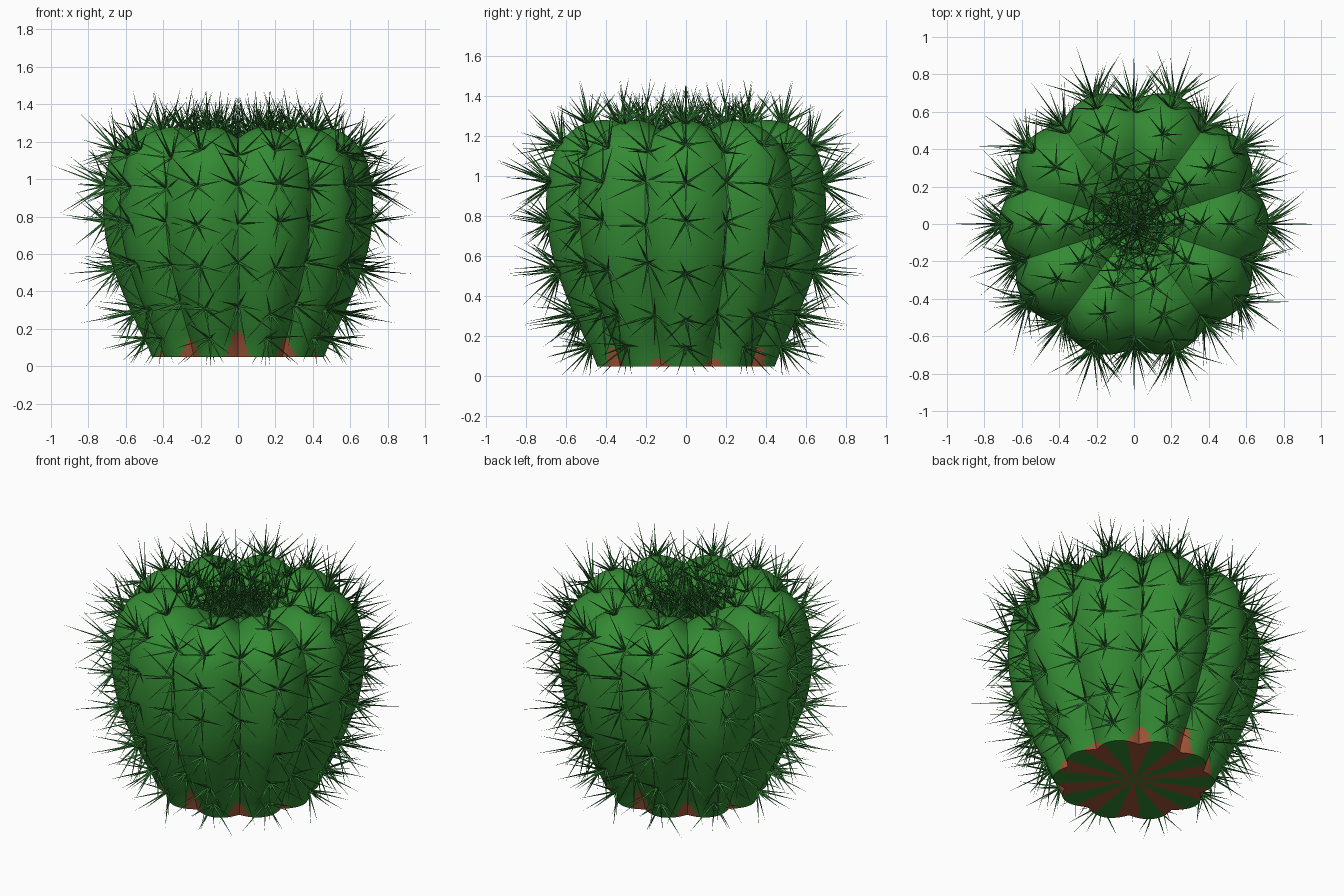
import bpy, bmesh, math, random
from mathutils import Vector

random.seed(7)

cube = bpy.data.objects.get("Cube")
if cube:
    bpy.data.objects.remove(cube)

RIBS, SEG, SUB = 10, 16, 4
BASE_Z = 0.05
# Rib crest outline from the base rim, over the shoulder, into the crown dip
PROFILE = [(.46, .05), (.49, .12), (.54, .22), (.62, .4), (.69, .6), (.72, .8), (.715, .97),
           (.68, 1.12), (.6, 1.22), (.5, 1.27), (.38, 1.275), (.26, 1.23), (.14, 1.16), (0, 1.12)]
# Areole rows: position along the outline, spine length, whether grooves carry clusters too
ROWS = [(1.3, .23, False), (2.45, .27, True), (3.65, .26, True), (4.8, .22, True),
        (6, .29, True), (7.3, .26, True), (8.9, .21, False), (10.2, .22, False),
        (11, .25, False), (11.8, .28, False), (12.5, .3, False)]


def material(name, rgb):
    m = bpy.data.materials.new(name)
    m.use_nodes = True
    m.diffuse_color = (*rgb, 1)
    m.node_tree.nodes["Principled BSDF"].inputs["Base Color"].default_value = (*rgb, 1)
    return m


def make_object(name, bm, mats):
    mesh = bpy.data.meshes.new(name)
    bmesh.ops.recalc_face_normals(bm, faces=bm.faces)
    bm.to_mesh(mesh)
    bm.free()
    obj = bpy.data.objects.new(name, mesh)
    bpy.context.collection.objects.link(obj)
    for m in mats:
        mesh.materials.append(m)
    return obj


def outline(t):
    """Smooth curve through the outline points."""
    last = len(PROFILE) - 1
    i = min(int(t), last - 1)
    f = t - i
    a, b, c, d = (Vector(PROFILE[min(max(k, 0), last)]) for k in range(i - 1, i + 3))
    return b + f / 2 * (c - a + f * (2 * a - 5 * b + 4 * c - d + f * (3 * (b - c) + d - a)))


def outline_normal(t):
    d = outline(min(t + .02, len(PROFILE) - 1)) - outline(max(t - .02, 0))
    n = Vector((d.y, -d.x)).normalized()
    n.y *= min(1, t)
    return n


def radial(rz, ang):
    return Vector((rz.x * math.cos(ang), rz.x * math.sin(ang), rz.y))


def surface(t, ang):
    """Ribbed surface: the outline pushed inward at each groove."""
    p = outline(t)
    depth = .06 * min(1, p.x / .4)
    p = p - outline_normal(t) * depth * (1 - abs(math.cos(ang * RIBS / 2)))
    return radial(p, ang)


def groove_angle(p):
    """Degrees from the nearest groove."""
    step = 360 / RIBS
    return abs(math.degrees(math.atan2(p.y, p.x)) % step - step / 2)


green = material("cactus green", (.034, .255, .034))
spine_green = material("spine green", (.03, .19, .033))
rust = material("rust brown", (.36, .09, .038))

# Ribbed body with a flat base
bm = bmesh.new()
count = RIBS * SEG
rings = []
for k in range((len(PROFILE) - 1) * SUB):
    rings.append([bm.verts.new(surface(k / SUB, math.tau * j / count)) for j in range(count)])
for lower, upper in zip(rings, rings[1:]):
    for j in range(count):
        n = (j + 1) % count
        bm.faces.new((lower[j], lower[n], upper[n], upper[j]))
crown = bm.verts.new((0, 0, PROFILE[-1][1]))
base = bm.verts.new((0, 0, BASE_Z))
for j in range(count):
    n = (j + 1) % count
    bm.faces.new((rings[-1][j], rings[-1][n], crown))
    bm.faces.new((rings[0][n], rings[0][j], base))

# Rust wedges under the base, tapering up into the grooves
for f in bm.faces:
    c = f.calc_center_median()
    side = abs(math.sin(math.atan2(c.y, c.x)))
    rise = .02 + .12 * side ** 2
    if groove_angle(c) < 8.5 * max(0, 1 - (c.z - BASE_Z) / rise) ** .6:
        f.material_index = 1
body = make_object("cactus_body", bm, [green, rust])
bpy.context.view_layer.objects.active = body
body.select_set(True)
bpy.ops.object.shade_smooth_by_angle(angle=math.radians(25))

# Spine clusters on the rib crests and grooves
bm = bmesh.new()


def spine(root, direction, length, radius=.0075):
    tip = root + direction * length
    tip.z = max(tip.z, 0)
    u = direction.orthogonal().normalized() * radius
    v = direction.cross(u)
    ring = [bm.verts.new(root + u * math.cos(a) + v * math.sin(a))
            for a in (0, math.tau / 3, math.tau * 2 / 3)]
    end = bm.verts.new(tip)
    for i in range(3):
        bm.faces.new((ring[i], ring[(i + 1) % 3], end))
    bm.faces.new(ring[::-1])


for t, length, in_grooves in ROWS:
    for col in range(0, RIBS, 1 if in_grooves else 2):
        shift = random.uniform(-.1, .1)
        turn = random.uniform(0, math.tau)
        # Spin, tilt and length of each spine, shared by the opposite cluster
        star = [(turn + math.tau * i / 7 + random.uniform(-.25, .25),
                 math.radians(random.uniform(32, 62)),
                 length * random.uniform(.7, 1.1)) for i in range(7)]
        for half in (0, math.pi):
            ang = math.pi * col / RIBS + half
            normal = radial(outline_normal(t), ang).normalized()
            root = surface(t + shift, ang) - normal * .01
            across = Vector((-math.sin(ang), math.cos(ang), 0))
            up = normal.cross(across)
            for spin, tilt, size in star:
                sideways = across * math.cos(spin) + up * math.sin(spin)
                spine(root, normal * math.cos(tilt) + sideways * math.sin(tilt), size)
            # Long leading spine, leaning upward
            lead = (normal + Vector((0, 0, .25))).normalized()
            spine(root, lead, length * 1.08)
make_object("spines", bm, [spine_green])
